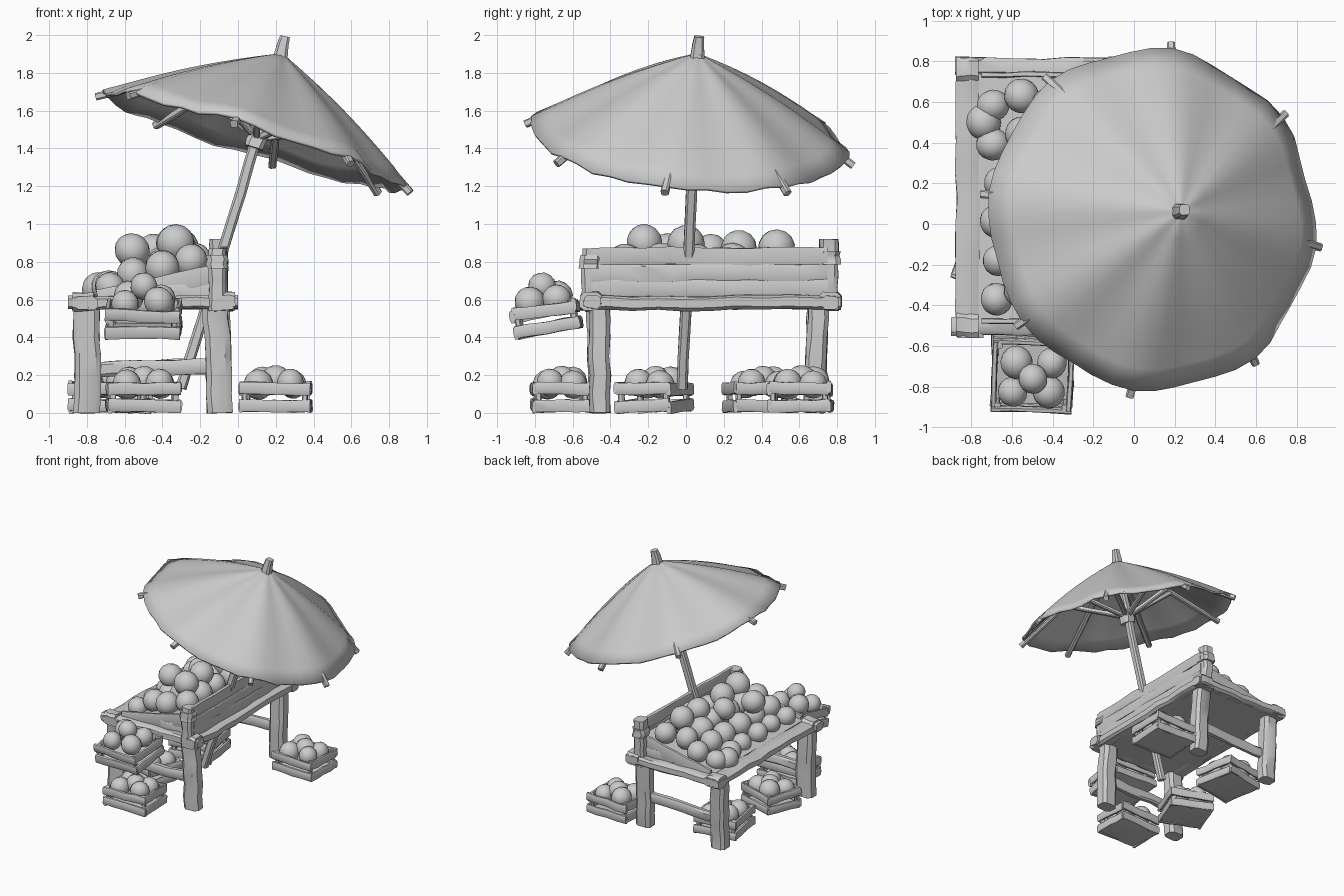
import bpy, bmesh, math, random
from mathutils import Vector, Matrix

random.seed(4)
if "Cube" in bpy.data.objects:
    bpy.data.objects.remove(bpy.data.objects["Cube"], do_unlink=True)

grey = bpy.data.materials.new("plain grey")
grey.use_nodes = True
COLOUR = (0.6, 0.6, 0.6, 1)
grey.diffuse_color = COLOUR
grey.node_tree.nodes["Principled BSDF"].inputs["Base Color"].default_value = COLOUR


def finish(name, bm, angle=35):
    bmesh.ops.recalc_face_normals(bm, faces=bm.faces)
    mesh = bpy.data.meshes.new(name)
    bm.to_mesh(mesh)
    bm.free()
    mesh.materials.append(grey)
    ob = bpy.data.objects.new(name, mesh)
    bpy.context.collection.objects.link(ob)
    bpy.ops.object.select_all(action='DESELECT')
    ob.select_set(True)
    bpy.context.view_layer.objects.active = ob
    bpy.ops.object.shade_smooth_by_angle(angle=math.radians(angle))
    return ob


def add_beam(bm, p0, p1, w, h, rough=0.006, segs=6, taper=1.0, chamfer=0.2, mat=Matrix()):
    """Rough-hewn bar: chamfered section swept from p0 to p1 (w sideways, h upright)."""
    p0, p1 = Vector(p0), Vector(p1)
    d = (p1 - p0).normalized()
    ref = Vector((0, 1, 0)) if abs(d.z) > 0.8 else Vector((0, 0, 1))
    ax = ref.cross(d).normalized()
    ay = d.cross(ax)
    c = 1 - chamfer * 2
    section = [(1, c), (c, 1), (-c, 1), (-1, c), (-1, -c), (-c, -1), (c, -1), (1, -c)]
    rings = []
    for i in range(segs + 1):
        t = i / segs
        k = 1 + (taper - 1) * t
        shift = [random.uniform(-rough, rough) for _ in range(2)]
        ring = []
        for sx, sy in section:
            a = sx * w / 2 * k + shift[0] + random.uniform(-rough, rough) * 0.5
            b = sy * h / 2 * k + shift[1] + random.uniform(-rough, rough) * 0.5
            ring.append(bm.verts.new(mat @ (p0.lerp(p1, t) + ax * a + ay * b)))
        rings.append(ring)
    for r, s in zip(rings, rings[1:]):
        for j in range(8):
            bm.faces.new((r[j], r[(j + 1) % 8], s[(j + 1) % 8], s[j]))
    bm.faces.new(rings[0])
    bm.faces.new(rings[-1])


def beam(name, p0, p1, w, h, **kw):
    bm = bmesh.new()
    add_beam(bm, p0, p1, w, h, **kw)
    return finish(name, bm)


def add_fruit(bm, co, r):
    spin = Matrix.Rotation(random.uniform(0, 6), 4, 'X') @ Matrix.Rotation(random.uniform(0, 6), 4, 'Y')
    m = Matrix.Translation(co) @ spin @ Matrix.Diagonal((1, 1, 0.94, 1))
    bmesh.ops.create_uvsphere(bm, u_segments=14, v_segments=9, radius=r, matrix=m)


def crate(name, at, size, tilt=0, turn=0, heap=0.0):
    """Slatted box with corner posts, a floor and a heap of fruit."""
    m = (Matrix.Translation(at) @ Matrix.Rotation(math.radians(turn), 4, 'Z')
         @ Matrix.Rotation(math.radians(tilt), 4, 'X'))
    x, y = size[0] / 2 - 0.012, size[1] / 2 - 0.012
    bm = bmesh.new()
    add_beam(bm, (-x, 0, 0.02), (x, 0, 0.02), 2 * y, 0.025, rough=0.002, chamfer=0.02, mat=m)
    for s in (-1, 1):
        for z in (0.037, 0.128):
            lean = random.uniform(-0.008, 0.008)
            add_beam(bm, (-x - 0.01, s * y, z - lean), (x + 0.01, s * y, z + lean),
                     0.026, 0.064, rough=0.004, segs=4, mat=m)
            add_beam(bm, (s * x, -y, z + lean), (s * x, y, z - lean),
                     0.026, 0.064, rough=0.004, segs=4, mat=m)
        for q in (-1, 1):
            add_beam(bm, (s * (x - 0.02), q * (y - 0.02), 0.01), (s * (x - 0.02), q * (y - 0.02), 0.16),
                     0.03, 0.03, rough=0.003, segs=2, mat=m)
    finish(name, bm)
    bm = bmesh.new()
    for fx, fy, fz in ((-0.5, -0.45, 0.15), (0.45, -0.4, 0.16), (-0.42, 0.45, 0.165),
                       (0.5, 0.45, 0.15), (0.02, 0.05, 0.175 + heap)):
        add_fruit(bm, m @ Vector((fx * x, fy * y, fz + heap * 0.5)), random.uniform(0.074, 0.084))
    finish(name + "_fruit", bm, 60)


# Table legs and corner posts
beam("front_right_leg", (-0.8, -0.46, 0), (-0.8, -0.47, 0.6), 0.14, 0.11)
beam("front_left_leg", (-0.1, -0.455, 0), (-0.12, -0.46, 0.6), 0.135, 0.11)
beam("back_right_leg", (-0.8, 0.68, 0), (-0.8, 0.7, 0.6), 0.13, 0.11)
beam("back_left_leg", (-0.1, 0.68, 0), (-0.11, 0.7, 0.6), 0.13, 0.11)
beam("front_post", (-0.11, -0.51, 0.54), (-0.11, -0.505, 0.87), 0.09, 0.09)
beam("back_post", (-0.11, 0.755, 0.54), (-0.105, 0.76, 0.92), 0.09, 0.1)
for name, y, z in (("front_post_wrap", -0.507, 0.8), ("back_post_wrap", 0.758, 0.82)):
    beam(name, (-0.11, y, z - 0.035), (-0.11, y, z + 0.035), 0.11, 0.115, segs=3)

# Table rim, floor and cross bars
beam("right_rim", (-0.81, -0.56, 0.585), (-0.81, 0.82, 0.585), 0.13, 0.07, segs=10)
beam("left_rim", (-0.06, -0.56, 0.58), (-0.06, 0.82, 0.585), 0.1, 0.075, segs=10)
beam("front_rim", (-0.9, -0.5, 0.585), (0, -0.5, 0.585), 0.09, 0.07, segs=8)
beam("back_rim", (-0.88, 0.77, 0.585), (0, 0.77, 0.585), 0.09, 0.07, segs=8)
beam("table_floor", (-0.45, -0.5, 0.565), (-0.45, 0.77, 0.565), 0.76, 0.03, chamfer=0.02, rough=0.003)
for x in (-0.82, -0.07):
    for y in (-0.5, 0.765):
        beam("corner_wrap", (x - 0.055, y, 0.59), (x + 0.055, y, 0.59), 0.115, 0.095, segs=3)
beam("front_cross_bar", (-0.78, -0.45, 0.23), (-0.1, -0.45, 0.25), 0.05, 0.08)
beam("back_cross_bar", (-0.78, 0.68, 0.23), (-0.1, 0.68, 0.25), 0.05, 0.08)

# Planked board on the raised side
for i in range(3):
    z = 0.66 + i * 0.085
    beam("side_plank", (-0.075, -0.5, z + random.uniform(-0.006, 0.006)),
         (-0.075, 0.75, z), 0.035, 0.09, segs=9, rough=0.005, chamfer=0.1)

# Sloping display shelf, its end boards and its fruit
bm = bmesh.new()
add_beam(bm, (-0.76, 0.13, 0.6), (-0.1, 0.13, 0.76), 1.2, 0.03, chamfer=0.02, rough=0.003)
finish("display_shelf", bm)
for name, y in (("front_end_board", -0.475), ("back_end_board", 0.735)):
    beam(name, (-0.74, y, 0.6), (-0.1, y, 0.74), 0.025, 0.1, rough=0.004, chamfer=0.1)
    beam(name + "_lower", (-0.4, y, 0.635), (-0.1, y, 0.65), 0.025, 0.08, rough=0.004, chamfer=0.1)
bm = bmesh.new()
rows = ((-0.675, 0.665, 0.08, 6), (-0.54, 0.725, 0.092, 6), (-0.4, 0.775, 0.094, 6), (-0.25, 0.8, 0.09, 6))
for k, (x, z, r, n) in enumerate(rows):
    for i in range(n):
        y = -0.37 + 1.0 * (i + (0.25 if k % 2 else 0)) / (n - 0.75)
        add_fruit(bm, (x + random.uniform(-0.02, 0.02), y, z + random.uniform(-0.01, 0.01)),
                  r * random.uniform(0.95, 1.06))
for x, y, z, r in ((-0.33, -0.22, 0.9, 0.1), (-0.34, 0, 0.895, 0.1), (-0.56, -0.1, 0.86, 0.095),
                   (-0.31, 0.28, 0.875, 0.095), (-0.3, 0.48, 0.875, 0.098), (-0.45, 0.13, 0.86, 0.09)):
    add_fruit(bm, (x, y, z), r)
add_fruit(bm, (-0.74, 0.5, 0.655), 0.09)
finish("display_fruit", bm, 60)

# Crates
crate("hanging_crate", (-0.5, -0.725, 0.415), (0.4, 0.36), tilt=10, turn=-2, heap=0.055)
crate("front_crate", (-0.5, -0.665, 0), (0.39, 0.31), turn=2)
crate("loose_crate", (0.2, 0.605, 0), (0.38, 0.34), turn=-2)
crate("right_front_crate", (-0.68, -0.17, 0), (0.36, 0.32), turn=-20)
crate("right_back_crate", (-0.64, 0.4, 0), (0.36, 0.36), turn=10)

# Parasol pole and hub
foot, tip = Vector((-0.3, -0.02, 0.13)), Vector((0.25, 0.07, 2.0))
axis = Vector((0.303, 0.085, 0.95)).normalized()
apex = Vector((0.235, 0.062, 1.905))
beam("parasol_pole", foot, apex, 0.058, 0.058, rough=0.003, segs=12)
beam("parasol_finial", apex - axis * 0.05, tip - axis * 0.008, 0.08, 0.08, rough=0.002, segs=3, taper=0.65)
hub = Vector((0.1, 0.03, 1.45))
beam("parasol_hub", hub - axis * 0.05, hub + axis * 0.06, 0.1, 0.1, segs=3)

# Canopy: shallow cone, cloth sagging between eight ribs
RIBS, RADIUS, DROP, START = 8, 0.855, 0.47, math.radians(-7)
side = Vector((1, 0, 0))
ex = (side - axis * side.dot(axis)).normalized()
ey = axis.cross(ex)


def on_canopy(t, a, lift=0.0):
    sag = math.sin((a - START) * RIBS / 2) ** 2
    r = RADIUS * t * (1 - 0.035 * sag * t)
    z = -DROP * (t - 0.06 * math.sin(math.pi * t)) - 0.025 * sag * math.sin(min(t, 0.8) * 2) + lift
    return apex + ex * r * math.cos(a) + ey * r * math.sin(a) + axis * z


bm = bmesh.new()
N, M = RIBS * 6, 8
rings = [[bm.verts.new(on_canopy(0.03 + 0.97 * j / M, START + math.tau * i / N)) for i in range(N)]
         for j in range(M + 1)]
for v in rings[-1]:
    v.co += axis * random.uniform(-0.012, 0.008)
for r, s in zip(rings, rings[1:]):
    for i in range(N):
        bm.faces.new((r[i], r[(i + 1) % N], s[(i + 1) % N], s[i]))
bm.faces.new(rings[0])
canopy = finish("canopy", bm, 40)
thick = canopy.modifiers.new("cloth thickness", 'SOLIDIFY')
thick.thickness = 0.018

# Ribs under the cloth and struts from the hub
bm = bmesh.new()
for k in range(RIBS):
    a = START + math.tau * k / RIBS
    add_beam(bm, on_canopy(0.05, a, -0.03), on_canopy(0.5, a, -0.03), 0.036, 0.036, rough=0.002, segs=3)
    add_beam(bm, on_canopy(0.5, a, -0.03), on_canopy(1.03, a, -0.024), 0.04, 0.04, rough=0.002, segs=4)
    add_beam(bm, hub, on_canopy(0.55, a, -0.035), 0.036, 0.036, rough=0.002, segs=3)
finish("ribs_and_struts", bm)
